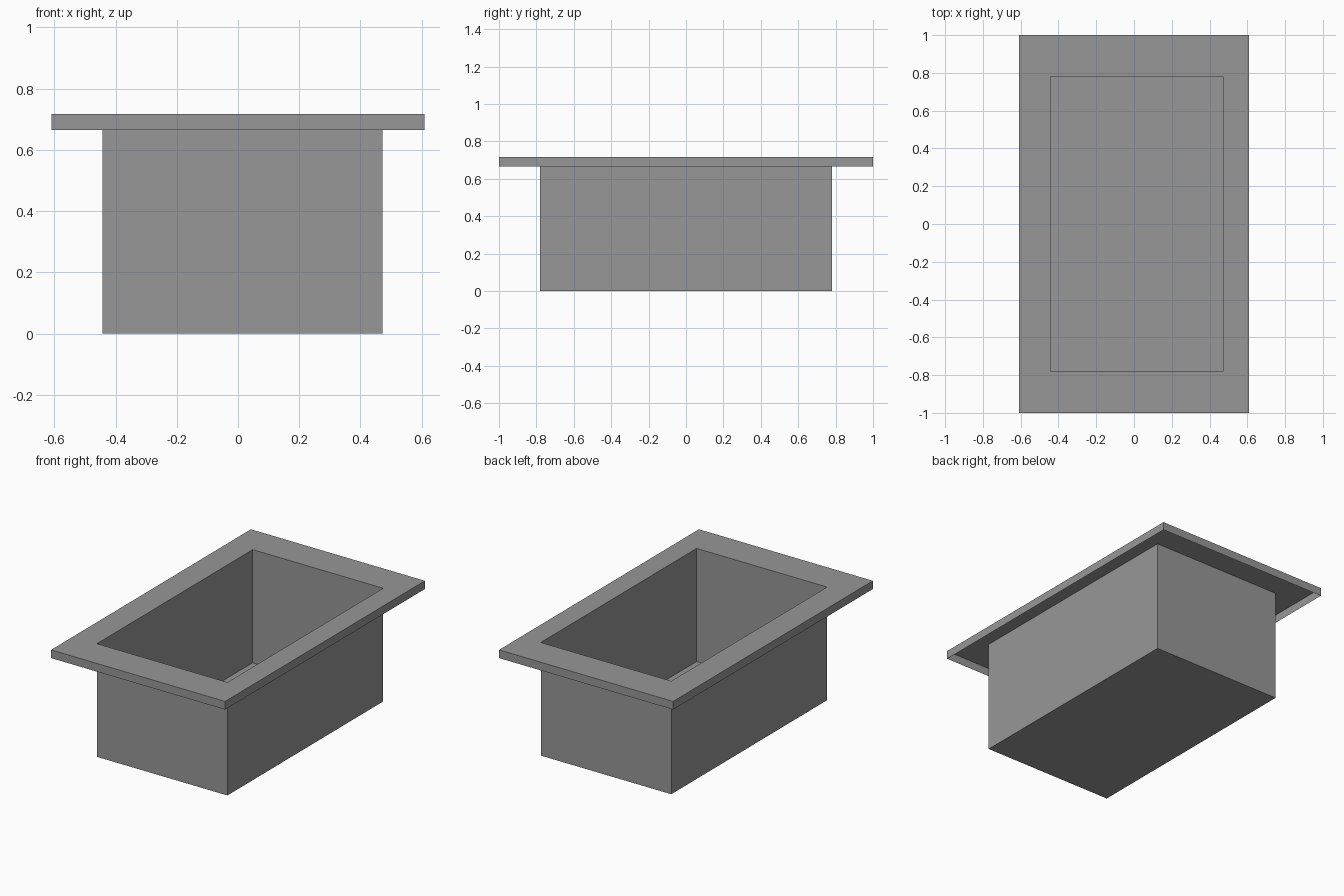
import bpy

if "Cube" in bpy.data.objects:
    bpy.data.objects.remove(bpy.data.objects["Cube"])

# Single flat grey material
grey = bpy.data.materials.new("grey")
grey.diffuse_color = (0.31, 0.31, 0.31, 1)
grey.use_nodes = True
grey.node_tree.nodes["Principled BSDF"].inputs["Base Color"].default_value = grey.diffuse_color

TOP, LIP = 0.717, 0.665


def ring(x0, x1, y, z):
    """Four corners of a level rectangle, counter-clockwise."""
    return [(x0, -y, z), (x1, -y, z), (x1, y, z), (x0, y, z)]


def shell(name, rings, floor=False):
    """Thin sheet joining successive rectangles, optionally closed at the end."""
    verts = [p for r in rings for p in r]
    faces = []
    for k in range(len(rings) - 1):
        a, b = 4 * k, 4 * k + 4
        for i in range(4):
            j = (i + 1) % 4
            faces.append((a + i, a + j, b + j, b + i))
    if floor:
        n = len(verts)
        faces.append((n - 4, n - 3, n - 2, n - 1))
    mesh = bpy.data.meshes.new(name)
    mesh.from_pydata(verts, [], faces)
    mesh.materials.append(grey)
    obj = bpy.data.objects.new(name, mesh)
    bpy.context.collection.objects.link(obj)
    return obj


# Rim: short outer skirt, then flat top with an off-centre opening
shell("rim", [ring(-0.61, 0.61, 1.0, LIP),
              ring(-0.61, 0.61, 1.0, TOP),
              ring(-0.443, 0.472, 0.78, TOP)])

# Basin: thin walls hanging from the opening, closed by a floor
shell("basin", [ring(-0.443, 0.472, 0.78, TOP),
                ring(-0.443, 0.472, 0.78, 0.0)], floor=True)
